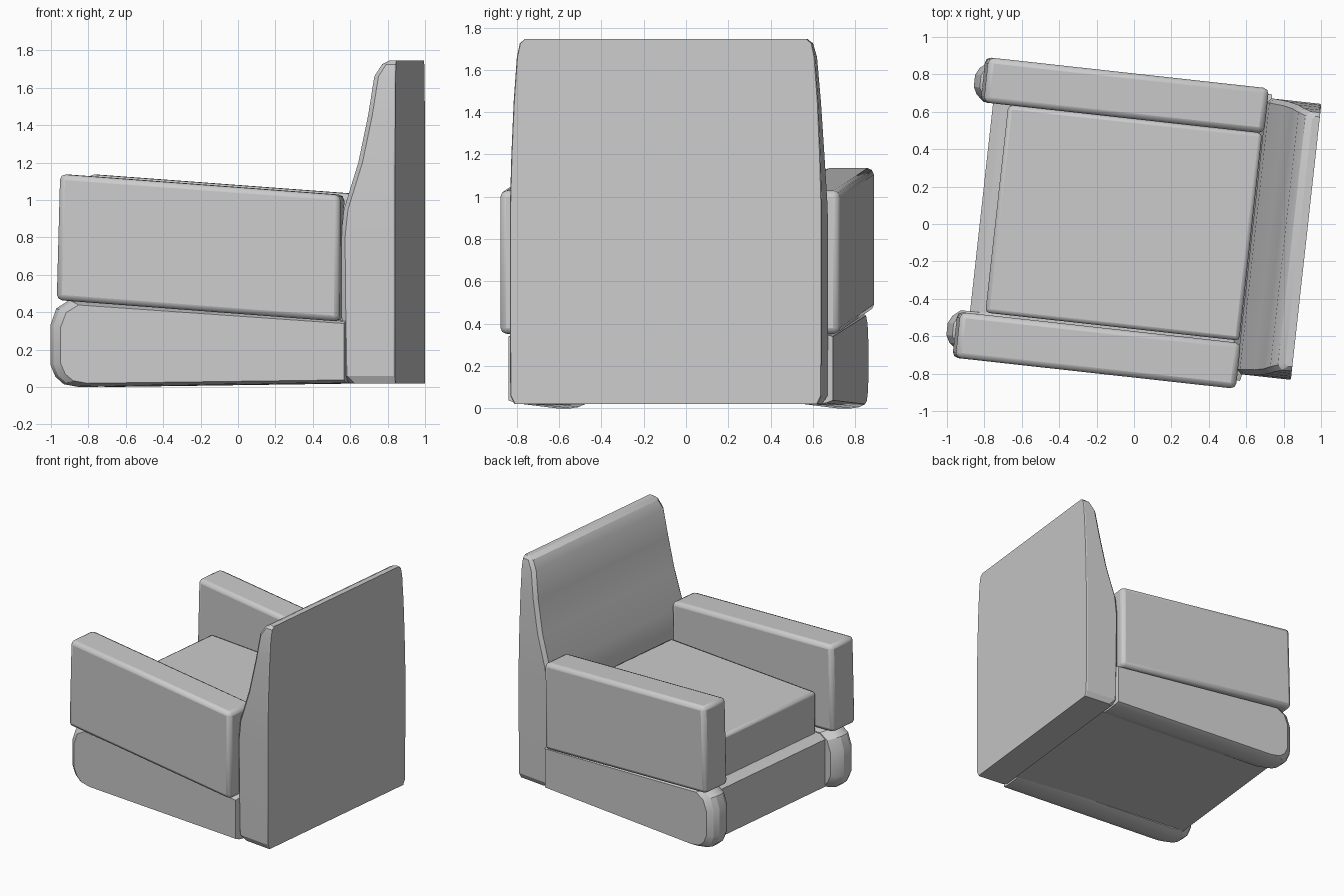
import bpy, bmesh, math

if "Cube" in bpy.data.objects:
    bpy.data.objects.remove(bpy.data.objects["Cube"])

TURN = math.radians(-6.3)  # whole chair is turned slightly about z


def finish(name, bm, bevel=0.0, segments=2):
    bmesh.ops.recalc_face_normals(bm, faces=bm.faces)
    mesh = bpy.data.meshes.new(name)
    bm.to_mesh(mesh)
    bm.free()
    ob = bpy.data.objects.new(name, mesh)
    bpy.context.collection.objects.link(ob)
    ob.rotation_euler.z = TURN
    bpy.ops.object.select_all(action='DESELECT')
    bpy.context.view_layer.objects.active = ob
    ob.select_set(True)
    bpy.ops.object.shade_smooth_by_angle(angle=math.radians(25))
    if bevel:
        mod = ob.modifiers.new("soft_edges", 'BEVEL')
        mod.width = bevel
        mod.segments = segments
        mod.limit_method = 'ANGLE'
        mod.angle_limit = math.radians(50)
    return ob


def loft(rings):
    bm = bmesh.new()
    rows = [[bm.verts.new(p) for p in ring] for ring in rings]
    n = len(rows[0])
    for a, b in zip(rows, rows[1:]):
        for i in range(n):
            j = (i + 1) % n
            bm.faces.new((a[i], a[j], b[j], b[i]))
    bm.faces.new(rows[0])
    bm.faces.new(rows[-1])
    return bm


def prism(profile, y0, y1):
    # side profile (x, z) extruded across the chair
    return loft([[(x, y, z) for x, z in profile] for y in (y0, y1)])


# arms and the base blocks under them, both dropping toward the back
arm = [(-.888, .465), (.635, .35), (.638, 1.027), (-.87, 1.138)]
base = [(-.78, 0), (.665, .02), (.665, .355), (-.83, .465), (-.90, .42),
        (-.932, .33), (-.932, .12), (-.905, .055), (-.86, .015)]
for side, label in ((1, "left"), (-1, "right")):
    finish(label + "_arm", prism(arm, side * .564 - .006, side * .808 - .008), .03)
    # base ends pinch in toward the sides, mostly at the front
    cx, cz = .45, .2
    rings = []
    for y, sx, sz in ((.56, .955, .90), (.595, .985, .97), (.635, 1, 1),
                      (.70, 1, 1), (.74, .985, .97), (.771, .955, .90)):
        rings.append([(cx + (x - cx) * sx, side * y, cz + (z - cz) * sz) for x, z in base])
    finish(label + "_base", loft(rings))

# body between the bases, with its front rail edge
body = [(-.82, .03), (.70, .03), (.70, .34), (.60, .43), (-.775, .43), (-.82, .40)]
finish("body", prism(body, -.585, .585))

# seat cushion
seat = [(-.738, .36), (.628, .36), (.628, .75), (-.738, .75)]
finish("seat", prism(seat, -.558, .558), .022)

# backrest: height, front position, half width
levels = [(.02, .68, .72), (.06, .642, .74), (.40, .636, .742), (.80, .632, .742),
          (.95, .648, .742), (1.2, .725, .735), (1.45, .776, .724),
          (1.66, .808, .709), (1.725, .848, .695), (1.745, .885, .672)]
rings = []
for z, front, half in levels:
    c = min(.025, (.925 - front) * .4)
    half_ring = [(.925, half - .004), (.918, half), (front + c, half), (front, half - c)]
    ring = half_ring + [(x, -y) for x, y in reversed(half_ring)]
    rings.append([(x, y + .006, z) for x, y in ring])
finish("backrest", loft(rings))
